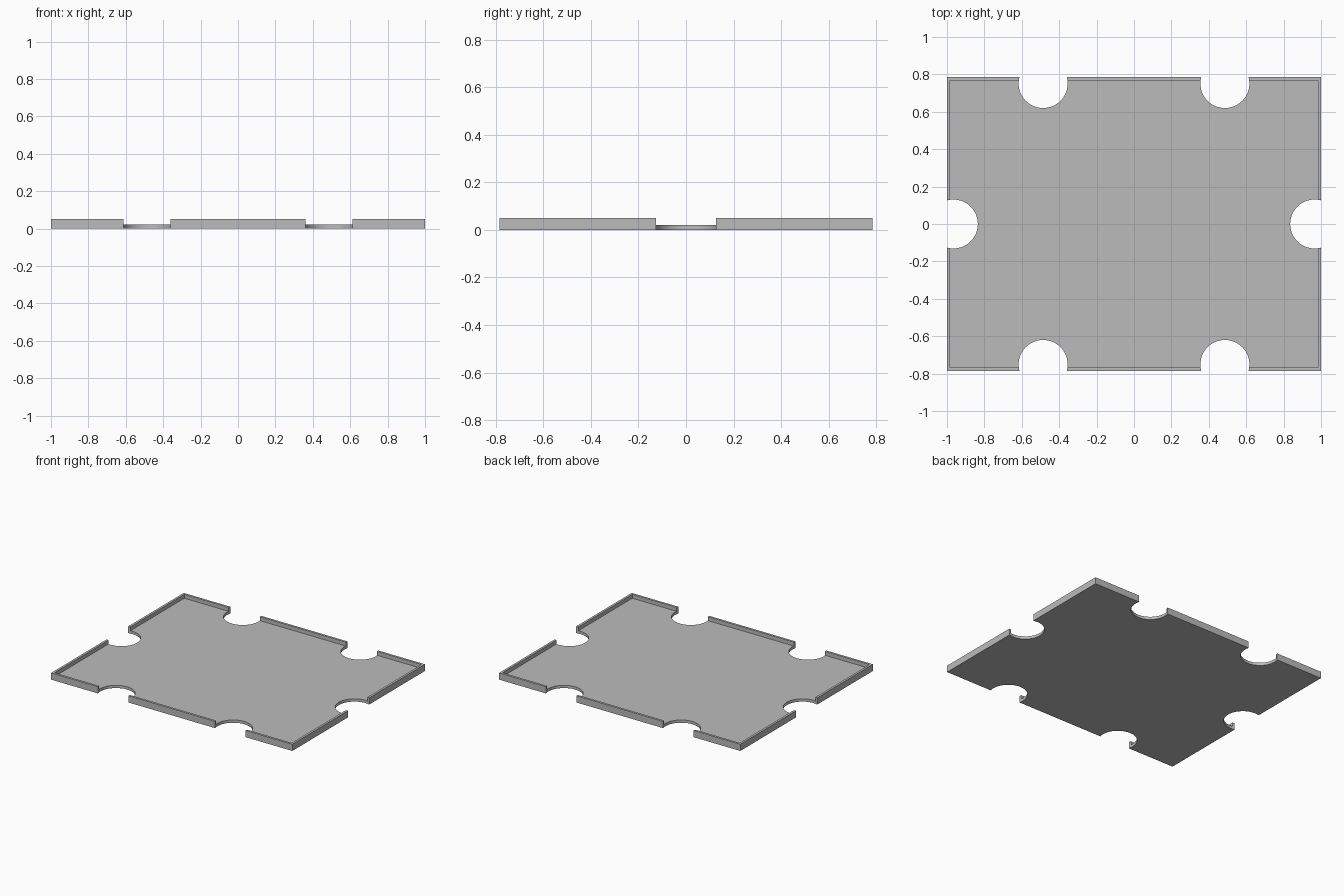
import bpy
from math import radians

old = bpy.data.objects.get("Cube")
if old:
    bpy.data.objects.remove(old, do_unlink=True)

HALF_X, HALF_Y = 1.0, 0.785
HEIGHT, FLOOR, WALL = 0.05, 0.021, 0.017
NOTCH_R, NOTCH_DEPTH, NOTCH_X = 0.131, 0.165, 0.486

grey = bpy.data.materials.new("plain grey")
grey.use_nodes = True
colour = (0.5, 0.5, 0.5, 1)
grey.diffuse_color = colour
grey.node_tree.nodes["Principled BSDF"].inputs["Base Color"].default_value = colour


def box(name, half_x, half_y, z0, z1):
    bpy.ops.mesh.primitive_cube_add(size=2, location=(0, 0, (z0 + z1) / 2))
    ob = bpy.context.object
    ob.name = name
    ob.scale = (half_x, half_y, (z1 - z0) / 2)
    bpy.ops.object.transform_apply(location=True, scale=True)
    ob.data.materials.append(grey)
    return ob


def cut(target, cutter):
    mod = target.modifiers.new(cutter.name, "BOOLEAN")
    mod.operation = "DIFFERENCE"
    mod.solver = "EXACT"
    mod.object = cutter
    bpy.context.view_layer.objects.active = target
    bpy.ops.object.modifier_apply(modifier=mod.name)
    bpy.data.objects.remove(cutter, do_unlink=True)


# Tray with a thin raised rim
tray = box("tray", HALF_X, HALF_Y, 0, HEIGHT)
cut(tray, box("hollow", HALF_X - WALL, HALF_Y - WALL, FLOOR, 2 * HEIGHT))

# Round finger notches: one on each short side, two on each long side
inset = NOTCH_R - NOTCH_DEPTH
centres = [(s * (HALF_X + inset), 0) for s in (-1, 1)]
centres += [(sx * NOTCH_X, sy * (HALF_Y + inset)) for sx in (-1, 1) for sy in (-1, 1)]
for x, y in centres:
    bpy.ops.mesh.primitive_cylinder_add(vertices=64, radius=NOTCH_R, depth=1, location=(x, y, 0))
    notch = bpy.context.object
    notch.name = "notch"
    notch.data.materials.append(grey)
    cut(tray, notch)

# Smooth the notch curves, keep the edges crisp
bpy.ops.object.select_all(action="DESELECT")
tray.select_set(True)
bpy.context.view_layer.objects.active = tray
bpy.ops.object.shade_smooth_by_angle(angle=radians(30))
